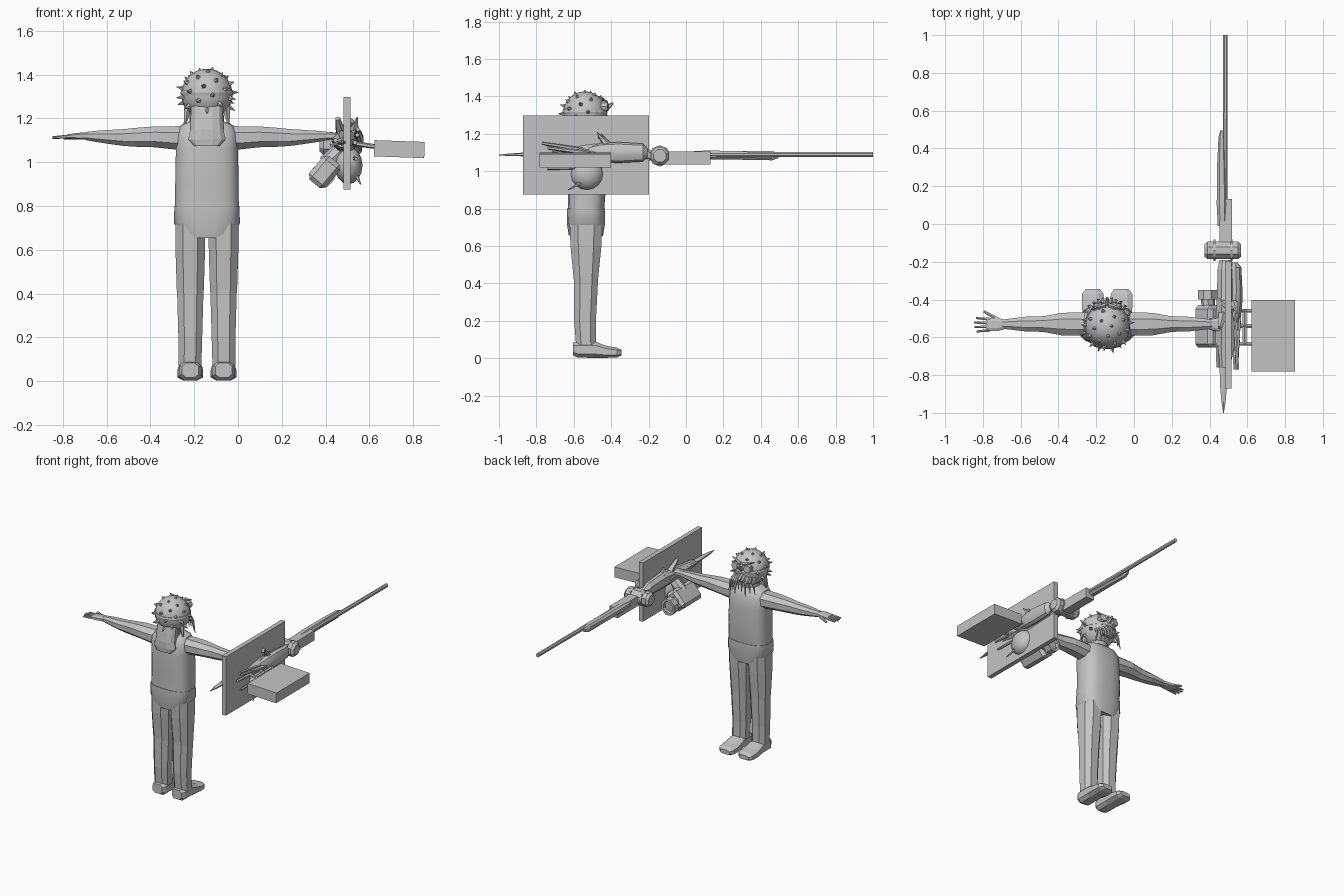
import bpy, bmesh, math, random
from mathutils import Vector, Matrix

random.seed(4)
CX, CY = -0.142, -0.535          # body axis
grey = bpy.data.materials.new("plain grey")
grey.diffuse_color = (0.55, 0.55, 0.55, 1)


def finish(name, bm, smooth=False):
    bmesh.ops.recalc_face_normals(bm, faces=bm.faces)
    me = bpy.data.meshes.new(name)
    bm.to_mesh(me)
    bm.free()
    me.materials.append(grey)
    ob = bpy.data.objects.new(name, me)
    bpy.context.collection.objects.link(ob)
    if smooth:
        me.shade_smooth()
        me.set_sharp_from_angle(angle=math.radians(35))
    return ob


def loft(name, axis, rings, n=8, power=1.0, smooth=False):
    """Skin rings (t, cu, cv, ru, rv) along an axis; power < 1 squares the section."""
    bm, loops = bmesh.new(), []
    for t, cu, cv, ru, rv in rings:
        loop = []
        for i in range(n):
            a = 2 * math.pi * (i + 0.5) / n
            c, s = math.cos(a), math.sin(a)
            u = cu + ru * math.copysign(abs(c) ** power, c)
            v = cv + rv * math.copysign(abs(s) ** power, s)
            loop.append(bm.verts.new({'x': (t, u, v), 'y': (u, t, v), 'z': (u, v, t)}[axis]))
        loops.append(loop)
    for a, b in zip(loops, loops[1:]):
        for i in range(n):
            bm.faces.new((a[i], a[(i + 1) % n], b[(i + 1) % n], b[i]))
    bm.faces.new(loops[0])
    bm.faces.new(loops[-1])
    return finish(name, bm, smooth)


def add_rod(bm, p, q, r0, r1, n=6):
    p, q = Vector(p), Vector(q)
    d = q - p
    m = Matrix.Translation((p + q) / 2) @ d.to_track_quat('Z', 'Y').to_matrix().to_4x4()
    bmesh.ops.create_cone(bm, cap_ends=True, segments=n, radius1=r0, radius2=r1, depth=d.length, matrix=m)


def rods(name, items, n=6):
    bm = bmesh.new()
    for it in items:
        add_rod(bm, *it, n=n)
    return finish(name, bm)


def box(name, lo, hi, tilt=0, bevel=0):
    lo, hi = Vector(lo), Vector(hi)
    bm = bmesh.new()
    m = Matrix.Translation((lo + hi) / 2) @ Matrix.Rotation(tilt, 4, 'Y') @ Matrix.Diagonal((*(hi - lo), 1))
    bmesh.ops.create_cube(bm, size=1, matrix=m)
    if bevel:
        bmesh.ops.bevel(bm, geom=bm.edges[:], offset=bevel, segments=1, affect='EDGES')
    return finish(name, bm)


def ball(name, c, r, scale=(1, 1, 1), u=20, v=14):
    bm = bmesh.new()
    bmesh.ops.create_uvsphere(bm, u_segments=u, v_segments=v, radius=r,
                              matrix=Matrix.Translation(c) @ Matrix.Diagonal((*scale, 1)))
    return finish(name, bm, True)


# torso and briefs
loft("torso", 'z', [(0.79, CX, CY, 0.147, 0.098), (0.9, CX, CY + .005, 0.146, 0.102),
                    (1.06, CX, CY, 0.143, 0.104), (1.13, CX, CY, 0.142, 0.095),
                    (1.17, CX, CY, 0.12, 0.075), (1.19, CX, CY, 0.07, 0.05)], 20, 0.7, True)
briefs = loft("briefs", 'z', [(0.80, CX, CY, 0.150, 0.102), (0.72, CX, CY, 0.152, 0.103),
                              (0.64, CX, CY, 0.135, 0.092)], 20, 0.7, True)
for v in briefs.data.vertices:          # leg openings rise toward the hips
    if v.co.z < 0.7:
        v.co.z = 0.635 + 0.5 * abs(v.co.x - CX)

# legs, feet and arms, one per side
for s, side in ((-1, "left"), (1, "right")):
    lx = CX + s * 0.076
    loft(side + "_leg", 'z', [(0.07, lx + s * .002, CY, 0.056, 0.056), (0.2, lx, CY - .005, 0.058, 0.062),
                              (0.40, lx, CY, 0.064, 0.068), (0.42, lx, CY, 0.066, 0.069),
                              (0.60, lx, CY, 0.072, 0.088), (0.72, lx, CY, 0.073, 0.093)], 8, 0.8)
    loft(side + "_foot", 'y', [(-0.605, lx, 0.05, 0.04, 0.035), (-0.58, lx, 0.046, 0.055, 0.045),
                               (-0.49, lx, 0.046, 0.056, 0.046), (-0.42, lx, 0.034, 0.062, 0.033),
                               (-0.37, lx, 0.031, 0.06, 0.028), (-0.345, lx, 0.03, 0.04, 0.016)], 8, 0.7)
    arm = [(0.09, 1.11, .065, .06), (0.16, 1.112, .066, .056), (0.24, 1.116, .064, .051),
           (0.33, 1.114, .046, .046), (0.38, 1.113, .042, .041), (0.43, 1.115, .042, .036),
           (0.50, 1.118, .033, .028), (0.555, 1.12, .026, .020)]
    loft(side + "_arm", 'x', [(CX + s * d, CY + .005, z, ry, rz) for d, z, ry, rz in arm], 8, 0.9)
    loft(side + "_palm", 'x', [(CX + s * d, CY + .003, z, ry, rz) for d, z, ry, rz in
                               [(0.545, 1.12, .028, .017), (0.58, 1.12, .036, .016), (0.635, 1.118, .038, .011)]], 8, 0.7)

# open hand on the left, closed hand on the grip on the right
rods("left_fingers", [((-0.765, CY + o, 1.118), (-0.85 + abs(o - .005) * 0.5, CY + o * 1.2, 1.113), .0095, .006)
                      for o in (-.028, -.009, .011, .031)]
     + [((-0.72, CY + .03, 1.115), (-0.795, CY + .072, 1.112), .012, .007)])
rods("right_fingers", [((0.49, CY + o, 1.11), (0.475, CY + o, 1.06), .010, .008) for o in (-.028, -.009, .011, .031)])

# head with spikes, band and neck
HC = Vector((CX, CY - 0.005, 1.31))
ball("head", HC, 0.117)
loft("neck", 'z', [(1.14, CX, CY, 0.065, 0.06), (1.24, CX, CY, 0.06, 0.06)], 12, smooth=True)
spikes = []
N = 46
for i in range(N):
    z = 1 - 2 * (i + 0.5) / N
    a = i * 2.39996
    d = Vector((math.cos(a) * math.sqrt(1 - z * z), math.sin(a) * math.sqrt(1 - z * z), z))
    if z < -0.6 or (d.y > 0.6 and z < 0.35):
        continue
    spikes.append((HC + d * 0.108, HC + d * (0.148 - 0.02 * max(z, 0)), .015, .001))
rods("head_spikes", spikes, 5)
loft("head_band", 'z', [(1.305, CX, CY - .005, .119, .119), (1.318, CX, CY - .005, .122, .122),
                        (1.33, CX, CY - .005, .119, .119)], 20)

# face on the far (+y) side: goggles, nose, mouth plate, whiskers
for s, side in ((-1, "left"), (1, "right")):
    rods(side + "_goggle", [((CX + s * .045, CY + .085, 1.345), (CX + s * .05, CY + .118, 1.348), .03, .026)], 8)
    rods(side + "_brow", [((CX + s * .01, CY + .105, 1.37), (CX + s * .085, CY + .085, 1.395), .012, .004)], 5)
rods("nose", [((CX, CY + .10, 1.33), (CX, CY + .145, 1.365), .018, .006)], 6)
box("mouth_plate", (CX - .05, CY + .07, 1.235), (CX + .05, CY + .112, 1.285), bevel=.01)
whiskers = []
for i in range(9):
    u = (i - 4) / 4
    base = Vector((CX + u * .07, CY + .10 - .04 * u * u, 1.30 - .02 * abs(u)))
    mid = base + Vector((u * .02, .04, -.03 - .02 * random.random()))
    tip = mid + Vector((u * .015, .01 * random.random(), -.06 - .03 * random.random()))
    whiskers += [(base, mid, .012, .009), (mid, tip, .009, .002)]
rods("whiskers", whiskers, 5)

# mane hanging down the neck at the -y side
loft("mane", 'z', [(1.28, CX, -0.585, .075, .05), (1.21, CX, -0.60, .076, .05),
                   (1.15, CX, -0.61, .078, .05), (1.105, CX, -0.62, .088, .04),
                   (1.075, CX, -0.635, .06, .022)], 12, 0.8)
rods("mane_locks", [((CX + u * .085, -0.60 + abs(u) * .04, 1.26), (CX + u * .10, -0.615 + abs(u) * .05, 1.17 - .09 * (1 - abs(u))),
                     .022, .004) for u in (-1, -.7, -.35, 0, .35, .7, 1)], 5)

# flat shield panel
box("shield_panel", (0.483, -0.872, 0.875), (0.515, -0.198, 1.298))

# side box and its brackets
box("side_box", (0.622, -0.782, 1.023), (0.852, -0.402, 1.097), tilt=math.radians(2))
rods("side_box_brackets", [((0.53, y, 1.085), (0.64, y, 1.07), .011, .011) for y in (-0.46, -0.54, -0.635)]
     + [((0.585, -0.64, 1.078), (0.585, -0.45, 1.078), .012, .012)], 6)

# long gun, front to muzzle
loft("barrel", 'y', [(0.08, .482, 1.09, .015, .016), (1.0, .484, 1.09, .013, .014)], 8)
loft("fore_grip", 'y', [(-0.01, .468, 1.085, .026, .02), (0.1, .466, 1.086, .03, .026),
                        (0.3, .464, 1.085, .026, .025), (0.46, .464, 1.083, .018, .026),
                        (0.495, .466, 1.085, .01, .015)], 8, 0.8)
box("receiver", (0.452, -0.11, 1.035), (0.518, 0.132, 1.105))
loft("cross_drum", 'x', [(0.373, -0.14, 1.082, .036, .036), (0.39, -0.14, 1.082, .05, .053),
                         (0.55, -0.14, 1.082, .05, .053), (0.567, -0.14, 1.082, .036, .036)], 8)
rods("drum_rings", [((x, -0.14, 1.082), (x + .012, -0.14, 1.082), .057, .057) for x in (0.42, 0.51)], 8)
loft("gun_body", 'y', [(-0.19, .485, 1.085, .035, .03), (-0.24, .485, 1.095, .045, .05),
                       (-0.4, .485, 1.10, .05, .06), (-0.52, .49, 1.095, .058, .05),
                       (-0.65, .485, 1.09, .05, .035), (-0.76, .48, 1.09, .03, .022)], 8, 0.8)
loft("side_tank", 'y', [(-0.205, .535, 1.10, .015, .02), (-0.23, .54, 1.10, .03, .048),
                        (-0.36, .542, 1.10, .034, .056), (-0.46, .538, 1.10, .036, .05),
                        (-0.52, .53, 1.10, .02, .03)], 10, smooth=True)
loft("rear_blade", 'y', [(-0.72, .474, 1.09, .026, .014), (-0.87, .474, 1.09, .02, .01),
                         (-0.94, .474, 1.088, .013, .007), (-1.0, .474, 1.087, .002, .002)], 6)
rods("rear_tubes", [((0.535, -0.47, 1.10), (0.548, -0.77, 1.15), .013, .009),
                    ((0.555, -0.47, 1.09), (0.545, -0.74, 1.125), .014, .009),
                    ((0.53, -0.46, 1.07), (0.535, -0.77, 1.09), .014, .010),
                    ((0.44, -0.45, 1.10), (0.445, -0.76, 1.10), .014, .010),
                    ((0.53, -0.55, 1.02), (0.54, -0.74, 1.015), .01, .008)], 6)
rods("top_fin", [((0.53, -0.42, 1.14), (0.545, -0.475, 1.205), .024, .003),
                 ((0.47, -0.48, 1.13), (0.455, -0.55, 1.20), .026, .012),
                 ((0.46, -0.40, 1.13), (0.52, -0.46, 1.19), .02, .016)], 5)

# round pod under the gun, and its spike
ball("round_pod", (0.505, -0.53, 0.985), 0.085, (0.75, 1.05, 1.0), 12, 8)
rods("pod_spike", [((0.535, -0.54, 0.95), (0.56, -0.63, 0.90), .012, .003)], 5)

# tilted canister on the inner side with its octagonal mouth
tilt = math.radians(40)
box("canister", (0.345, -0.655, 0.885), (0.445, -0.43, 1.025), tilt=tilt, bevel=.02)
rods("canister_neck", [((0.395, -0.45, 0.955), (0.39, -0.37, 0.95), .035, .04)], 8)
loft("canister_mouth", 'y', [(-0.40, .39, .945, .055, .06), (-0.35, .39, .945, .055, .06),
                             (-0.35, .39, .945, .038, .042), (-0.38, .39, .945, .034, .038)], 8)
rods("canister_arm", [((0.40, -0.53, 0.99), (0.49, -0.53, 1.07), .04, .04)], 8)
